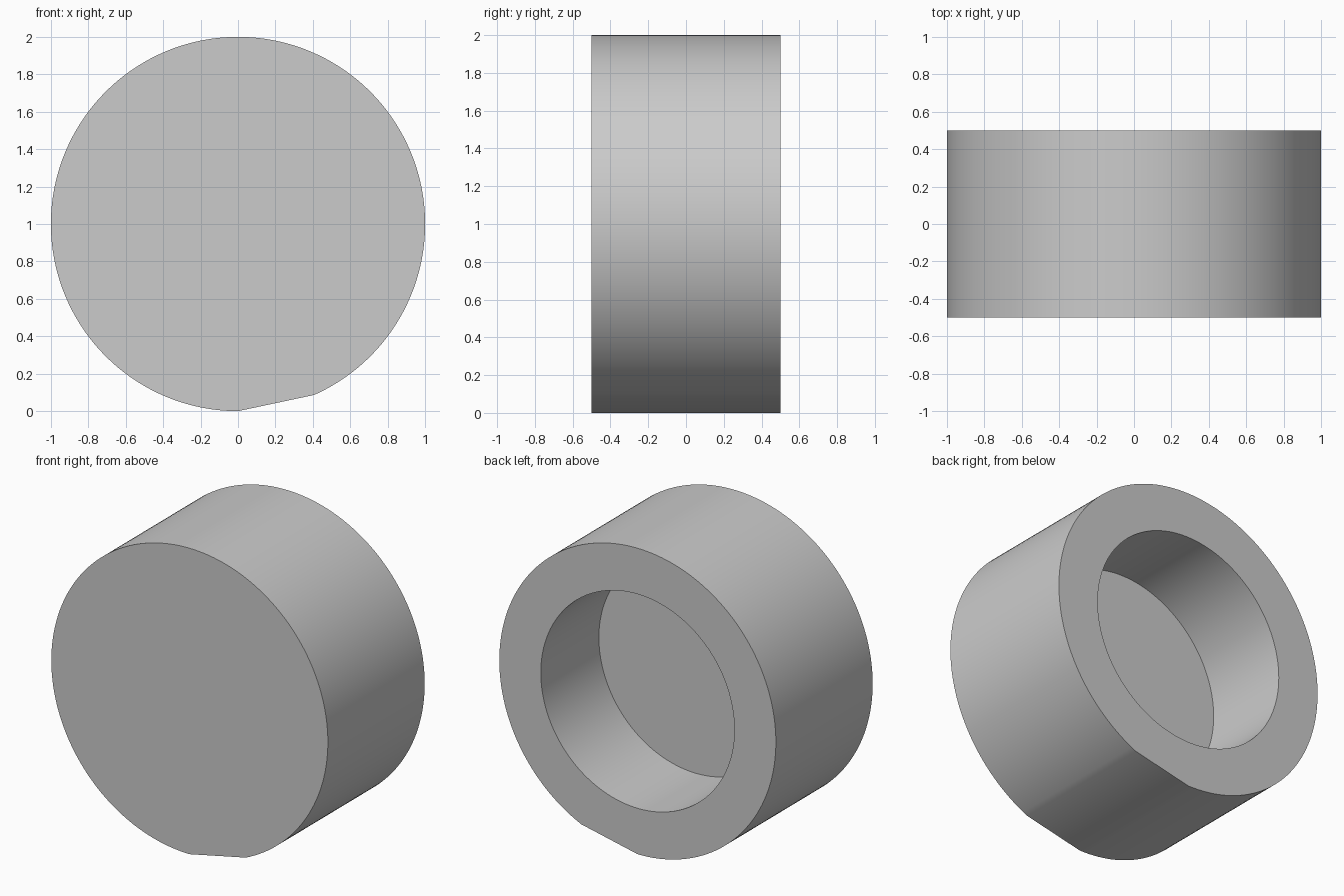
import bpy, bmesh
from math import sin, cos, pi, radians

cube = bpy.data.objects.get("Cube")
if cube:
    bpy.data.objects.remove(cube, do_unlink=True)

SEGMENTS = 180
RADIUS, BORE = 1.0, 0.7
FRONT, FLOOR, BACK = -0.5, -0.1, 0.5

grey = bpy.data.materials.new("light grey")
grey.use_nodes = True
colour = (0.6, 0.6, 0.6, 1)
grey.diffuse_color = colour
grey.node_tree.nodes["Principled BSDF"].inputs["Base Color"].default_value = colour

# Angles run counterclockwise from the bottom; the outer rim skips the flat
full = [2 * pi * i / SEGMENTS for i in range(SEGMENTS)]
rim = [a for a in full if not radians(0.5) < a < radians(23.5)]

bm = bmesh.new()


def ring(angles, radius, y):
    verts = [bm.verts.new((radius * sin(a), y, 1 - radius * cos(a))) for a in angles]
    edges = [bm.edges.new((verts[i - 1], verts[i])) for i in range(len(verts))]
    return verts, edges


def wall(a, b):
    for i in range(len(a)):
        bm.faces.new((a[i - 1], a[i], b[i], b[i - 1]))


# Outer wall with flat, closed front
front, _ = ring(rim, RADIUS, FRONT)
back, back_edges = ring(rim, RADIUS, BACK)
wall(front, back)
bm.faces.new(front)

# Blind bore opening at the back
mouth, mouth_edges = ring(full, BORE, BACK)
floor, _ = ring(full, BORE, FLOOR)
wall(mouth, floor)
bm.faces.new(floor)

# Annular back face
bmesh.ops.triangle_fill(bm, use_beauty=True, edges=back_edges + mouth_edges)
bmesh.ops.recalc_face_normals(bm, faces=bm.faces)

mesh = bpy.data.meshes.new("round_cap")
bm.to_mesh(mesh)
bm.free()
mesh.materials.append(grey)
cap = bpy.data.objects.new("round_cap", mesh)
bpy.context.collection.objects.link(cap)

# Smooth walls, sharp rims
bpy.ops.object.select_all(action="DESELECT")
cap.select_set(True)
bpy.context.view_layer.objects.active = cap
bpy.ops.object.shade_smooth_by_angle(angle=radians(30))
